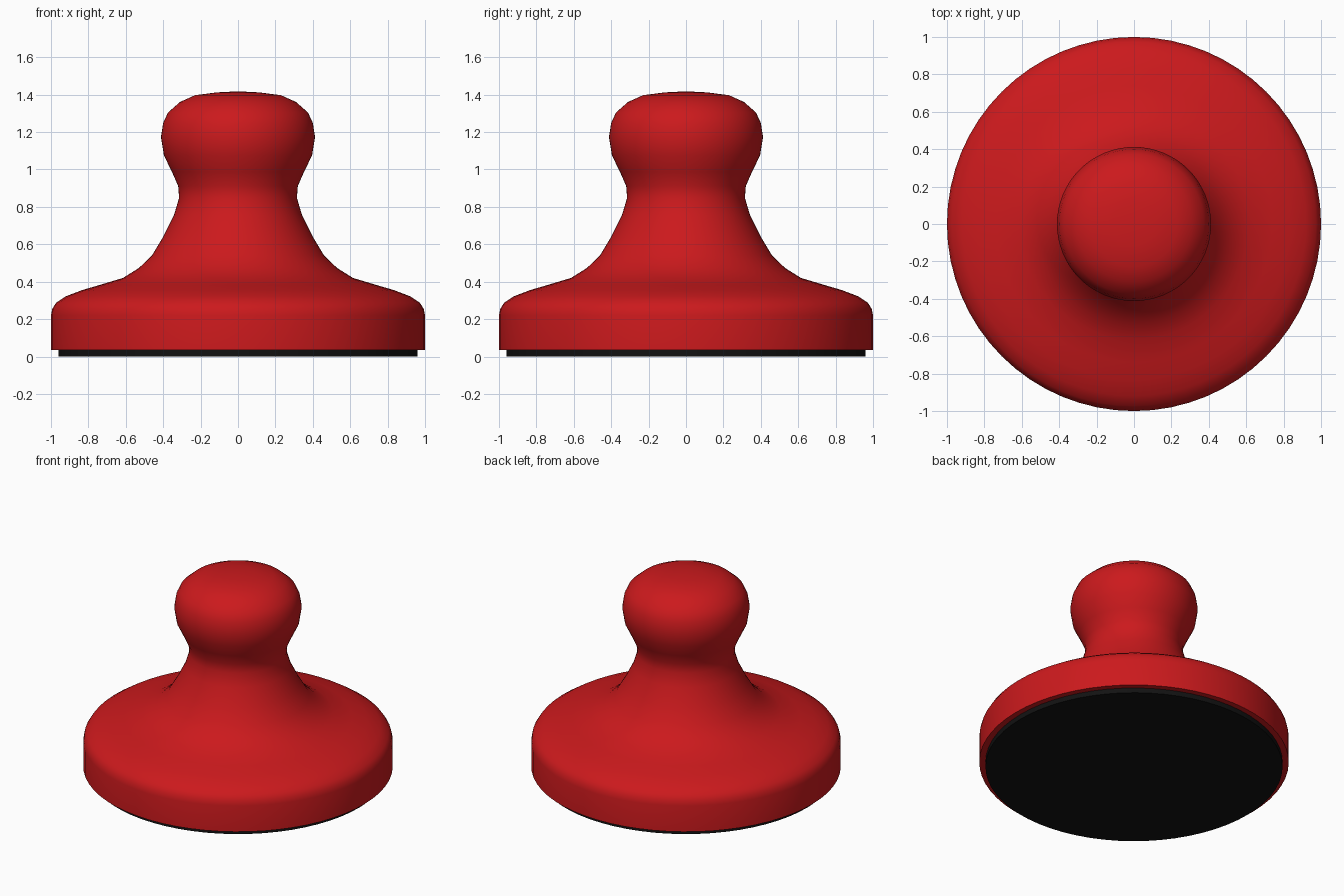
import bpy, bmesh, math

if "Cube" in bpy.data.objects:
    bpy.data.objects.remove(bpy.data.objects["Cube"])


def material(name, color):
    mat = bpy.data.materials.new(name)
    mat.diffuse_color = color
    mat.use_nodes = True
    mat.node_tree.nodes["Principled BSDF"].inputs["Base Color"].default_value = mat.diffuse_color
    return mat


def lathe(name, profile, mat, segments=64):
    """Revolve an (r, z) profile, starting and ending on the axis, around z."""
    bm = bmesh.new()
    verts = [bm.verts.new((r, 0, z)) for r, z in profile]
    edges = [bm.edges.new(pair) for pair in zip(verts, verts[1:])]
    bmesh.ops.spin(bm, geom=verts + edges, cent=(0, 0, 0), axis=(0, 0, 1),
                   angle=math.tau, steps=segments, use_duplicate=False)
    bmesh.ops.remove_doubles(bm, verts=bm.verts, dist=1e-4)
    bmesh.ops.recalc_face_normals(bm, faces=bm.faces)
    mesh = bpy.data.meshes.new(name)
    bm.to_mesh(mesh)
    bm.free()
    obj = bpy.data.objects.new(name, mesh)
    bpy.context.collection.objects.link(obj)
    mesh.materials.append(mat)
    bpy.ops.object.select_all(action='DESELECT')
    obj.select_set(True)
    bpy.context.view_layer.objects.active = obj
    bpy.ops.object.shade_smooth_by_angle(angle=math.radians(45))
    return obj


red = material("red_plastic", (0.6, 0.01, 0.012, 1))
black = material("black_rubber", (0.006, 0.006, 0.006, 1))

# Handle: wide base rim, flared skirt, narrow neck and rounded knob
lathe("handle_body", [
    (0, 0.035), (1.0, 0.035), (1.0, 0.22), (0.993, 0.255), (0.973, 0.287),
    (0.92, 0.322), (0.834, 0.355), (0.738, 0.383), (0.615, 0.42),
    (0.53, 0.473), (0.46, 0.54), (0.40, 0.64), (0.342, 0.757),
    (0.315, 0.848), (0.32, 0.912), (0.353, 0.987), (0.396, 1.075),
    (0.412, 1.174), (0.40, 1.249), (0.374, 1.305), (0.31, 1.361),
    (0.23, 1.397), (0.115, 1.412), (0, 1.418)], red)

# Thin pad under the base
lathe("base_pad", [(0, 0), (0.96, 0), (0.96, 0.035), (0, 0.035)], black)
